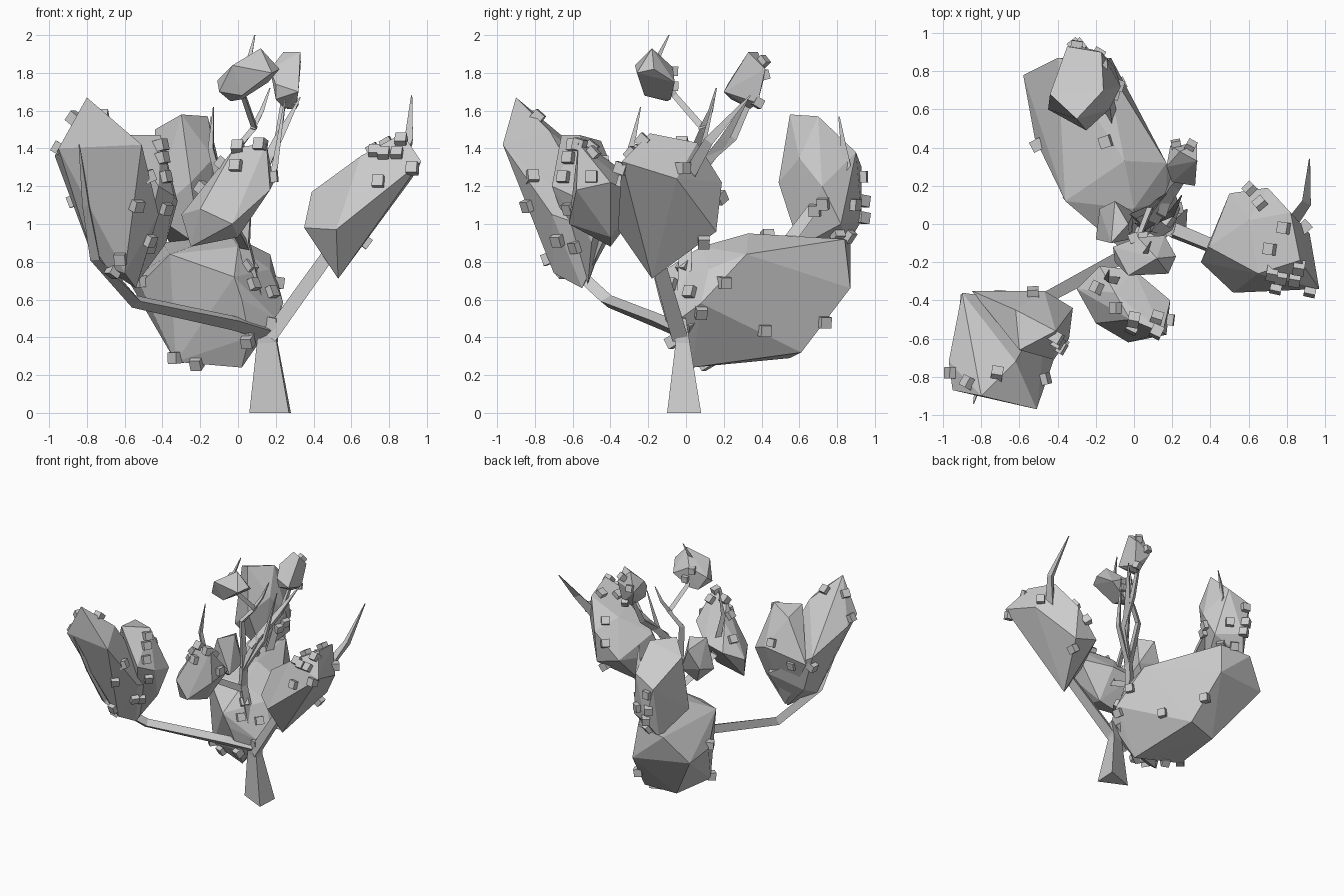
import bpy, bmesh, math
from mathutils import Vector, Matrix
from mathutils.bvhtree import BVHTree


def finish(name, bm):
    bmesh.ops.recalc_face_normals(bm, faces=bm.faces[:])
    me = bpy.data.meshes.new(name)
    bm.to_mesh(me)
    ob = bpy.data.objects.new(name, me)
    bpy.context.collection.objects.link(ob)
    return ob


def branch(name, path, radii):
    """Three-sided tapering limb along a path."""
    bm = bmesh.new()
    pts = [Vector(p) for p in path]
    rings = []
    for i, p in enumerate(pts):
        d = (pts[min(i + 1, len(pts) - 1)] - pts[max(i - 1, 0)]).normalized()
        u = d.cross(Vector((0.1, 1, 0.2))).normalized()
        v = d.cross(u)
        rings.append([bm.verts.new(p + radii[i] * (math.cos(a) * u + math.sin(a) * v))
                      for a in (0.0, 2.094, 4.189)])
    for a, b in zip(rings, rings[1:]):
        for k in range(3):
            bm.faces.new((a[k], a[(k + 1) % 3], b[(k + 1) % 3], b[k]))
    bm.faces.new(rings[0])
    bm.faces.new(rings[-1])
    return finish(name, bm)


def clump(name, points, buds=(), size=0.06):
    """Faceted leaf mass as a hull, with small cubes snapped to its surface."""
    bm = bmesh.new()
    for p in points:
        bm.verts.new(p)
    res = bmesh.ops.convex_hull(bm, input=bm.verts[:])
    junk = [g for g in res["geom_interior"] if isinstance(g, bmesh.types.BMVert)]
    bmesh.ops.delete(bm, geom=junk, context='VERTS')
    bmesh.ops.recalc_face_normals(bm, faces=bm.faces[:])
    tree = BVHTree.FromBMesh(bm)
    finish(name, bm)
    if buds:
        cubes = bmesh.new()
        for b in buds:
            loc, nor, _, _ = tree.find_nearest(Vector(b))
            rot = nor.to_track_quat('Z', 'Y').to_matrix().to_4x4()
            bmesh.ops.create_cube(cubes, size=size, matrix=Matrix.Translation(loc + nor * 0.005) @ rot)
        finish(name + "_buds", cubes)


# Trunk: three-sided, flared at the foot
bm = bmesh.new()
rows = [[bm.verts.new(p) for p in row] for row in (
    ((0.06, 0.0, 0), (0.27, -0.1, 0), (0.28, 0.08, 0)),
    ((0.10, -0.02, 0.37), (0.205, -0.055, 0.37), (0.21, 0.02, 0.37)),
    ((0.09, -0.03, 0.52), (0.2, -0.07, 0.5), (0.22, 0.0, 0.5)))]
for a, b in zip(rows, rows[1:]):
    for k in range(3):
        bm.faces.new((a[k], a[(k + 1) % 3], b[(k + 1) % 3], b[k]))
bm.faces.new(rows[0])
bm.faces.new(rows[-1])
finish("trunk", bm)

# Main limbs
branch("left_limb", [(0.15, -0.03, 0.43), (-0.02, -0.14, 0.48), (-0.54, -0.42, 0.59),
                     (-0.75, -0.66, 0.82), (-0.80, -0.80, 1.1), (-0.84, -0.94, 1.42)],
       [0.045, 0.045, 0.04, 0.035, 0.025, 0.004])
branch("right_limb", [(0.18, -0.03, 0.4), (0.5, -0.16, 0.85), (0.83, 0.02, 1.28),
                      (0.91, 0.12, 1.44), (0.92, 0.34, 1.68)], [0.05, 0.045, 0.04, 0.03, 0.004])
branch("back_limb", [(0.15, 0, 0.45), (-0.1, 0.4, 0.7), (-0.16, 0.85, 1.32), (-0.14, 0.81, 1.57)],
       [0.05, 0.045, 0.03, 0.004])
branch("centre_stem", [(0.15, -0.01, 0.45), (0.04, 0.0, 0.9), (0.05, 0.0, 1.05)],
       [0.045, 0.04, 0.035])
branch("front_limb", [(0.04, -0.02, 0.88), (-0.05, -0.3, 1.05), (-0.14, -0.29, 1.4), (-0.13, -0.24, 1.62)],
       [0.03, 0.03, 0.02, 0.003])

# Upper twigs
branch("upper_twig_front", [(0.05, 0, 1.05), (0.0, 0.05, 1.4), (0.09, 0.09, 1.51),
                            (0.03, -0.06, 1.68), (0.06, -0.16, 1.86), (0.09, -0.09, 2.0)],
       [0.03, 0.025, 0.022, 0.018, 0.018, 0.004])
branch("upper_twig_back", [(0.05, 0.0, 1.05), (0.15, 0.06, 1.3), (0.22, 0.25, 1.46), (0.25, 0.36, 1.7)],
       [0.035, 0.03, 0.025, 0.015])
branch("thin_twig_a", [(0.08, 0.08, 1.5), (0.13, 0.13, 1.6), (0.17, 0.16, 1.72)], [0.018, 0.015, 0.004])
branch("thin_twig_b", [(0.05, 0, 1.03), (0.2, 0.06, 1.3), (0.25, 0.15, 1.66)], [0.025, 0.022, 0.004])
branch("thin_twig_c", [(0.1, 0.02, 1.22), (0.22, 0.2, 1.45), (0.33, 0.33, 1.67)], [0.035, 0.03, 0.004])

# Front-left clump: tall outer mass and a shorter inner lobe
clump("left_clump_outer", [
    (-0.80, -0.90, 1.67), (-0.95, -0.87, 1.40), (-0.51, -0.97, 1.42), (-0.97, -0.72, 1.36),
    (-0.62, -0.72, 1.49), (-0.90, -0.36, 1.22), (-0.76, -0.62, 0.80), (-0.60, -0.70, 0.74),
    (-0.54, -0.55, 0.66), (-0.42, -0.71, 1.05), (-0.45, -0.42, 0.95), (-0.78, -0.42, 0.9)],
    [(-0.87, -0.83, 1.56), (-0.95, -0.78, 1.4), (-0.54, -0.83, 1.1), (-0.5, -0.82, 1.24),
     (-0.62, -0.72, 0.82), (-0.66, -0.65, 0.75), (-0.7, -0.36, 1.1), (-0.72, -0.8, 1.55),
     (-0.48, -0.67, 0.92), (-0.88, -0.4, 1.12)])
clump("left_clump_inner", [
    (-0.41, -0.56, 1.47), (-0.60, -0.66, 1.47), (-0.32, -0.44, 1.12), (-0.34, -0.60, 1.15),
    (-0.47, -0.35, 1.20), (-0.85, -0.35, 1.15), (-0.42, -0.71, 1.2), (-0.54, -0.52, 0.68),
    (-0.38, -0.5, 0.9), (-0.62, -0.45, 1.44)],
    [(-0.4, -0.62, 1.35), (-0.38, -0.62, 1.08), (-0.46, -0.6, 0.87), (-0.53, -0.35, 1.25),
     (-0.38, -0.65, 1.25), (-0.4, -0.6, 1.42)])

# Front-centre clump
clump("front_clump", [
    (-0.02, -0.50, 1.40), (0.15, -0.57, 1.43), (0.19, -0.40, 1.22), (0.17, -0.58, 1.18),
    (-0.03, -0.62, 1.00), (-0.25, -0.40, 0.88), (-0.30, -0.34, 1.05), (-0.18, -0.22, 1.12),
    (0.0, -0.24, 1.15), (0.0, -0.4, 0.93), (-0.2, -0.52, 1.08), (-0.1, -0.36, 1.3)],
    [(-0.2, -0.33, 1.2), (-0.1, -0.44, 1.33), (0.12, -0.49, 1.38), (0.12, -0.56, 1.42),
     (-0.04, -0.61, 1.33), (0.0, -0.49, 1.42), (0.18, -0.5, 1.25)])

# Right clump
clump("right_clump", [
    (0.35, -0.20, 0.98), (0.39, -0.12, 1.17), (0.52, -0.36, 0.97), (0.53, -0.18, 0.71),
    (0.97, -0.34, 1.33), (0.65, -0.26, 1.36), (0.87, -0.19, 1.48), (0.82, 0.06, 1.43),
    (0.70, 0.19, 1.22), (0.50, 0.16, 1.02), (0.92, -0.05, 1.24), (0.70, 0.16, 0.96),
    (0.60, 0.02, 1.30)],
    [(0.6, 0.19, 1.15), (0.65, 0.12, 1.3), (0.78, -0.02, 1.44), (0.7, -0.13, 1.42),
     (0.77, -0.29, 1.38), (0.86, -0.25, 1.46), (0.92, -0.36, 1.3), (0.84, -0.3, 1.38),
     (0.74, -0.35, 1.23), (0.7, 0.1, 0.88), (0.92, 0.0, 1.3), (0.72, -0.28, 1.4)])

# Large low back clump, wrapping round the fork of the trunk
clump("back_low_clump", [
    (0.02, 0.03, 0.24), (-0.33, 0.15, 0.27), (-0.30, 0.55, 0.29), (-0.05, 0.61, 0.32),
    (-0.58, 0.78, 0.70), (-0.40, 0.87, 0.90), (-0.12, 0.87, 0.66), (-0.15, 0.84, 0.92),
    (0.24, 0.08, 0.58), (0.20, -0.03, 0.50), (0.06, -0.08, 0.40), (0.02, -0.14, 0.60),
    (-0.02, -0.17, 0.72), (-0.36, 0.12, 0.84), (-0.52, 0.45, 0.68), (0.0, 0.08, 0.88),
    (0.17, 0.32, 0.84), (-0.05, 0.33, 0.95), (0.17, 0.12, 0.76), (-0.05, 0.60, 0.90)],
    [(0.05, 0.0, 0.76), (0.18, 0.02, 0.64), (0.22, 0.08, 0.53), (0.2, 0.2, 0.69),
     (0.1, 0.43, 0.43), (-0.22, 0.1, 0.26), (0.04, -0.1, 0.36), (-0.35, 0.12, 0.29),
     (-0.08, 0.73, 0.48), (-0.15, 0.43, 0.95), (0.08, -0.08, 0.68), (-0.54, 0.4, 0.7)])

# Tall back clump
clump("back_tall_clump", [
    (-0.30, 0.55, 1.58), (-0.16, 0.70, 1.57), (-0.44, 0.68, 1.50), (-0.13, 0.60, 1.35),
    (-0.07, 0.72, 1.20), (-0.17, 0.90, 1.38), (-0.35, 0.93, 1.30), (-0.28, 0.93, 1.02),
    (-0.45, 0.60, 1.05), (-0.25, 0.49, 1.22), (-0.20, 0.60, 0.88), (-0.35, 0.85, 0.88),
    (-0.10, 0.82, 1.0)],
    [(-0.1, 0.68, 1.07), (-0.3, 0.95, 1.03), (-0.25, 0.87, 0.93), (-0.18, 0.8, 0.95),
     (-0.3, 0.94, 1.25), (-0.32, 0.95, 1.12), (-0.18, 0.9, 1.1), (-0.06, 0.72, 1.1)])

# Small clumps near the crown
clump("centre_clump", [
    (-0.20, -0.08, 1.05), (-0.18, 0.08, 1.1), (-0.10, 0.12, 1.25), (0.0, 0.06, 1.05),
    (-0.02, -0.08, 1.0), (-0.12, -0.1, 1.28), (-0.03, 0.0, 1.3), (-0.1, 0.0, 0.95)])
clump("top_front_clump", [
    (-0.11, -0.12, 1.76), (-0.10, -0.2, 1.70), (-0.04, -0.10, 1.65), (0.02, -0.08, 1.66),
    (0.16, -0.06, 1.75), (0.22, -0.17, 1.82), (0.12, -0.18, 1.93), (-0.03, -0.27, 1.84),
    (0.02, -0.22, 1.68), (0.18, -0.26, 1.8), (0.02, -0.07, 1.83)],
    [(0.0, -0.08, 1.81), (0.05, -0.07, 1.73)], 0.05)
clump("top_back_clump", [
    (0.24, 0.38, 1.91), (0.33, 0.33, 1.91), (0.17, 0.30, 1.82), (0.32, 0.20, 1.70),
    (0.20, 0.24, 1.66), (0.25, 0.34, 1.61), (0.31, 0.38, 1.64), (0.19, 0.41, 1.76),
    (0.33, 0.42, 1.82), (0.2, 0.22, 1.74)],
    [(0.22, 0.42, 1.79), (0.28, 0.4, 1.63), (0.3, 0.42, 1.87)], 0.05)
